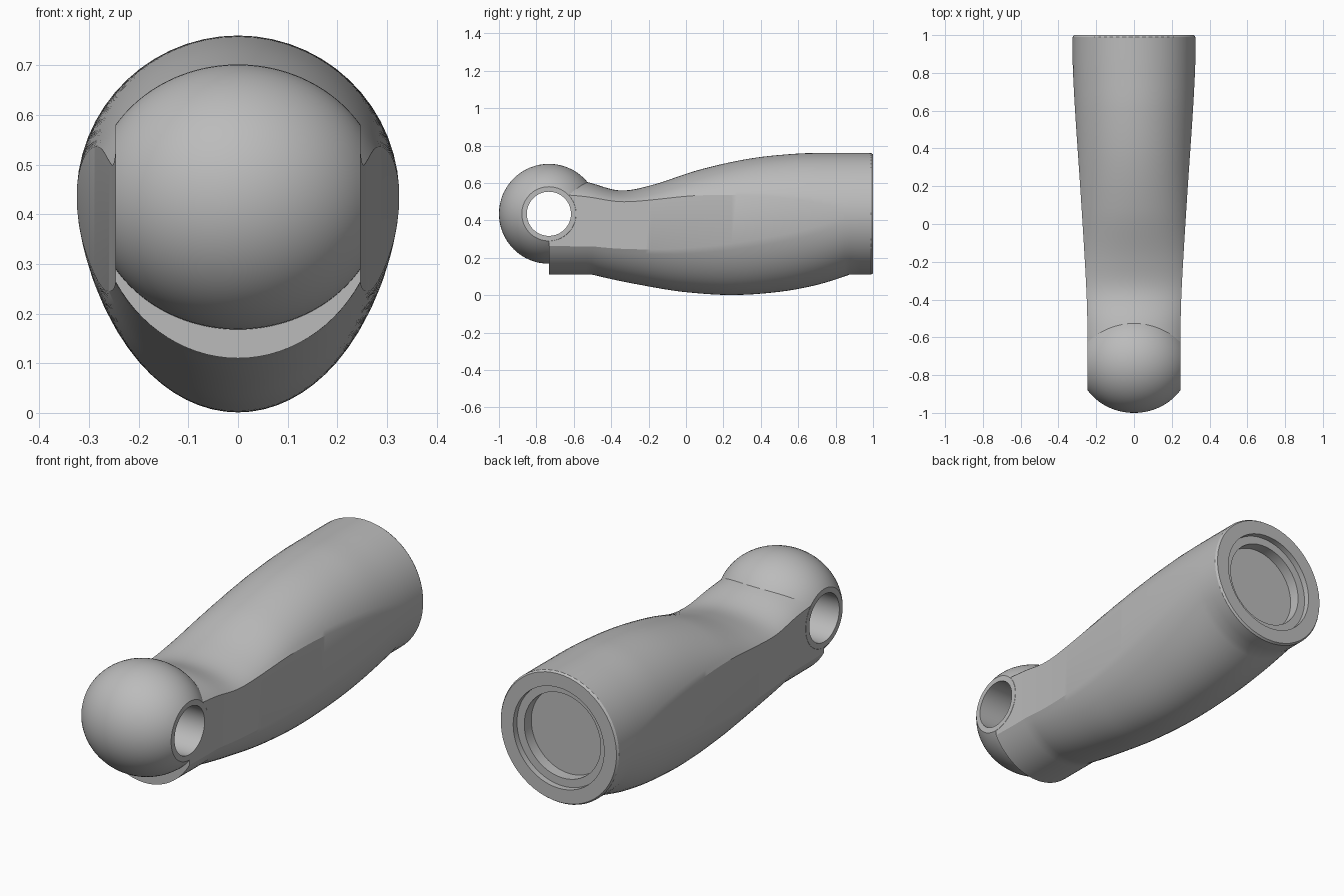
import bpy, bmesh
from math import sin, cos, pi, asin, acos, radians
from mathutils import Vector

cube = bpy.data.objects.get("Cube")
if cube:
    bpy.data.objects.remove(cube, do_unlink=True)

grey = bpy.data.materials.new("mid grey")
grey.use_nodes = True
grey.diffuse_color = (0.5, 0.5, 0.5, 1)
grey.node_tree.nodes["Principled BSDF"].inputs["Base Color"].default_value = (0.5, 0.5, 0.5, 1)

MID = 0.435      # height of the long axis
BALL_Y = -0.733  # centre of the ball end
FLAT = 0.247     # half width between the flats


def curve(keys, y):
    """Smooth interpolation through (y, value) keys."""
    n = len(keys)

    def slope(i):
        a, b = keys[max(i - 1, 0)], keys[min(i + 1, n - 1)]
        return (b[1] - a[1]) / (b[0] - a[0])
    i = 0
    while i < n - 2 and y > keys[i + 1][0]:
        i += 1
    (y0, v0), (y1, v1) = keys[i], keys[i + 1]
    h = y1 - y0
    t = min(max((y - y0) / h, 0), 1)
    return ((2*t**3 - 3*t**2 + 1) * v0 + (t**3 - 2*t**2 + t) * h * slope(i)
            + (3*t**2 - 2*t**3) * v1 + (t**3 - t**2) * h * slope(i + 1))


def loft(name, rings):
    """Skin a list of closed rings and cap both ends."""
    bm = bmesh.new()
    loops = [[bm.verts.new(p) for p in ring] for ring in rings]
    n = len(loops[0])
    for a, b in zip(loops, loops[1:]):
        for i in range(n):
            j = (i + 1) % n
            bm.faces.new((a[i], a[j], b[j], b[i]))
    bm.faces.new(loops[0])
    bm.faces.new(loops[-1])
    bmesh.ops.recalc_face_normals(bm, faces=bm.faces)
    mesh = bpy.data.meshes.new(name)
    bm.to_mesh(mesh)
    bm.free()
    mesh.materials.append(grey)
    obj = bpy.data.objects.new(name, mesh)
    bpy.context.collection.objects.link(obj)
    return obj


def lathe(name, profile, axis, centre, sides=64):
    """Turn (distance along axis, radius) pairs around the x or y axis."""
    rings = []
    for d, r in profile:
        ring = []
        for k in range(sides):
            u, v = r * cos(2*pi*k / sides), r * sin(2*pi*k / sides)
            ring.append(Vector(centre) + Vector((d, u, v) if axis == "x" else (u, d, v)))
        rings.append(ring)
    return loft(name, rings)


def combine(target, other, operation):
    mod = target.modifiers.new(operation, 'BOOLEAN')
    mod.operation, mod.object, mod.solver = operation, other, 'EXACT'
    bpy.context.view_layer.objects.active = target
    bpy.ops.object.modifier_apply(modifier=mod.name)
    bpy.data.objects.remove(other, do_unlink=True)


# Handle outline: top, bottom, unclipped half width and clipped half width
TOP = [(-.733, .64), (-.53, .605), (-.355, .56), (-.195, .585), (.07, .67),
       (.34, .73), (.6, .757), (.8, .76), (1, .76)]
BOTTOM = [(-.733, .178), (-.46, .1), (-.19, .045), (0, .016), (.25, .001),
          (.5, .018), (.7, .055), (.875, .11), (1, .16)]
ROUND = [(-.733, .29), (-.4, .294), (.2, .308), (.6, .321), (.85, .325), (1, .325)]
SIDE = [(-.733, .2465), (-.55, .2465), (-.4, .25), (-.2, .26), (.2, .285),
        (.6, .312), (.85, .3245), (1, .3245)]


def section(y, inset=0.0, steps=28):
    """Two half ellipses joined by straight sides."""
    a = curve(ROUND, y)
    start = acos(min(curve(SIDE, y) / a, 0.9985))
    up = curve(TOP, y) - MID - inset
    down = MID - min(curve(BOTTOM, y), 0.11) - inset
    a -= inset
    angles = [start + (pi - 2*start) * k / steps for k in range(steps + 1)]
    return ([(a*cos(t), y, MID + up*sin(t)) for t in angles]
            + [(a*cos(t), y, MID - down*sin(t)) for t in reversed(angles)])


stations = [BALL_Y + (0.875 - BALL_Y) * k / 56 for k in range(57)] + [0.93, 0.99]
handle = loft("handle", [section(y) for y in stations] + [section(1.0, 0.007)])

# Ball end with flattened cheeks
limit = asin(FLAT / 0.294)
profile = [(0.294 * sin(t), 0.267 * cos(t))
           for t in (limit * k / 20 for k in range(-20, 21))]
ball = lathe("ball_end", profile, "x", (0, BALL_Y, MID))
combine(handle, ball, 'UNION')

# Cross hole through the ball
hole = lathe("cross_hole", [(-0.5, 0.118), (0.5, 0.118)], "x", (0, BALL_Y, MID))
combine(handle, hole, 'DIFFERENCE')

# Stepped socket in the back end
socket = lathe("socket", [(-0.085, 0.21), (-0.03, 0.21), (-0.03, 0.25), (0.1, 0.25)],
               "y", (0, 1, MID))
combine(handle, socket, 'DIFFERENCE')

# Smooth shading with crisp edges
bpy.ops.object.select_all(action='DESELECT')
handle.select_set(True)
bpy.context.view_layer.objects.active = handle
bpy.ops.object.shade_smooth_by_angle(angle=radians(25))
